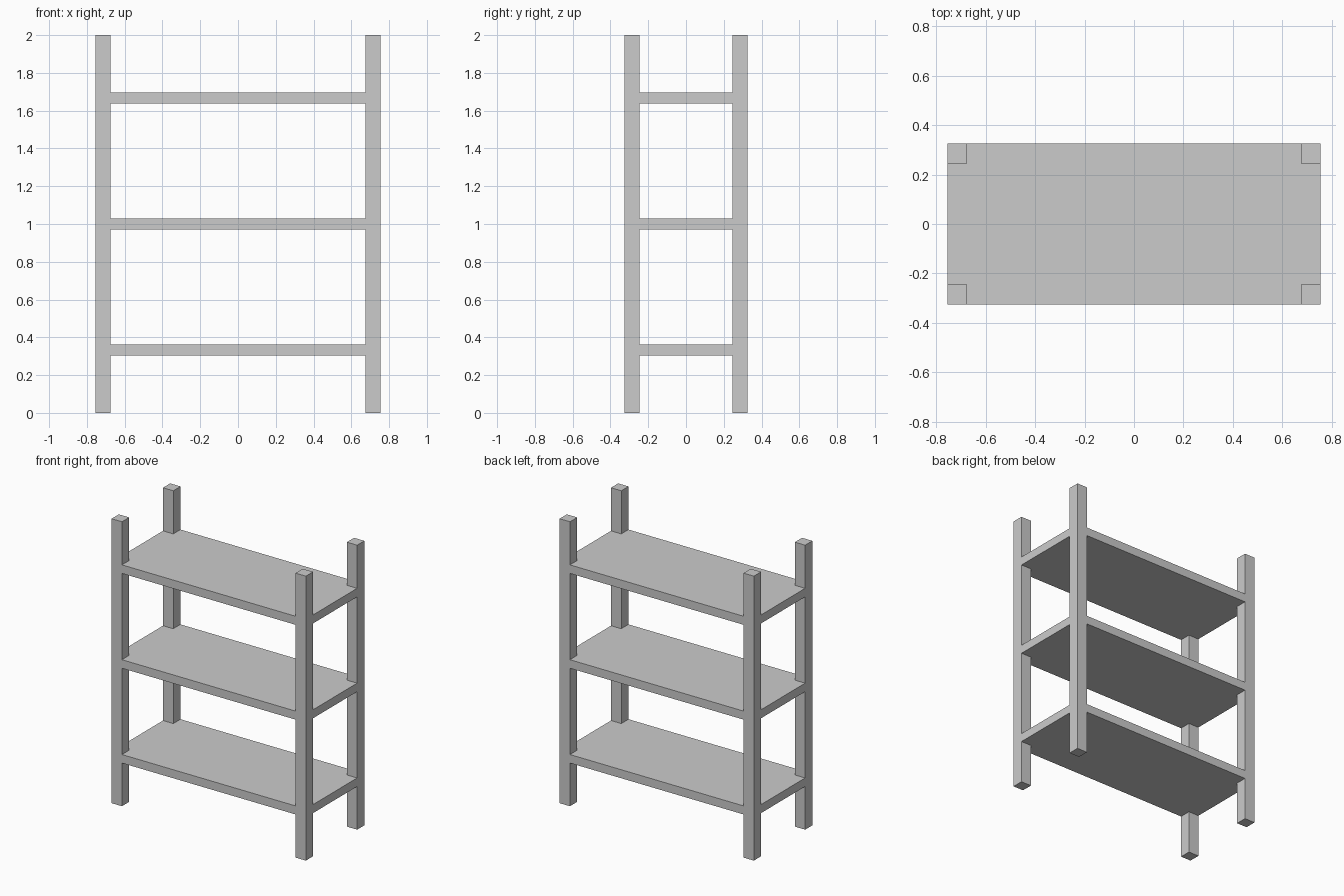
import bpy, bmesh

if "Cube" in bpy.data.objects:
    bpy.data.objects.remove(bpy.data.objects["Cube"])

HX, HY, POST, HEIGHT, THICK = 0.755, 0.325, 0.08, 2.0, 0.06


def extrude_outline(name, points, z0, z1):
    bm = bmesh.new()
    face = bm.faces.new([bm.verts.new((x, y, z0)) for x, y in points])
    out = bmesh.ops.extrude_face_region(bm, geom=[face])
    top = [v for v in out["geom"] if isinstance(v, bmesh.types.BMVert)]
    bmesh.ops.translate(bm, vec=(0, 0, z1 - z0), verts=top)
    bmesh.ops.recalc_face_normals(bm, faces=bm.faces)
    mesh = bpy.data.meshes.new(name)
    bm.to_mesh(mesh)
    bm.free()
    obj = bpy.data.objects.new(name, mesh)
    bpy.context.collection.objects.link(obj)
    return obj


ix, iy = HX - POST, HY - POST

# Four corner posts
for side, sx in (("left", -1), ("right", 1)):
    for end, sy in (("front", -1), ("back", 1)):
        extrude_outline(f"{end}_{side}_post",
                        [(sx * ix, sy * iy), (sx * HX, sy * iy),
                         (sx * HX, sy * HY), (sx * ix, sy * HY)], 0, HEIGHT)

# Three shelves, notched around the posts and flush with their outer faces
notched = [(-ix, -HY), (ix, -HY), (ix, -iy), (HX, -iy), (HX, iy), (ix, iy),
           (ix, HY), (-ix, HY), (-ix, iy), (-HX, iy), (-HX, -iy), (-ix, -iy)]
for name, z in (("lower_shelf", 1 / 3), ("middle_shelf", 1.0), ("upper_shelf", 5 / 3)):
    extrude_outline(name, notched, z - THICK / 2, z + THICK / 2)
